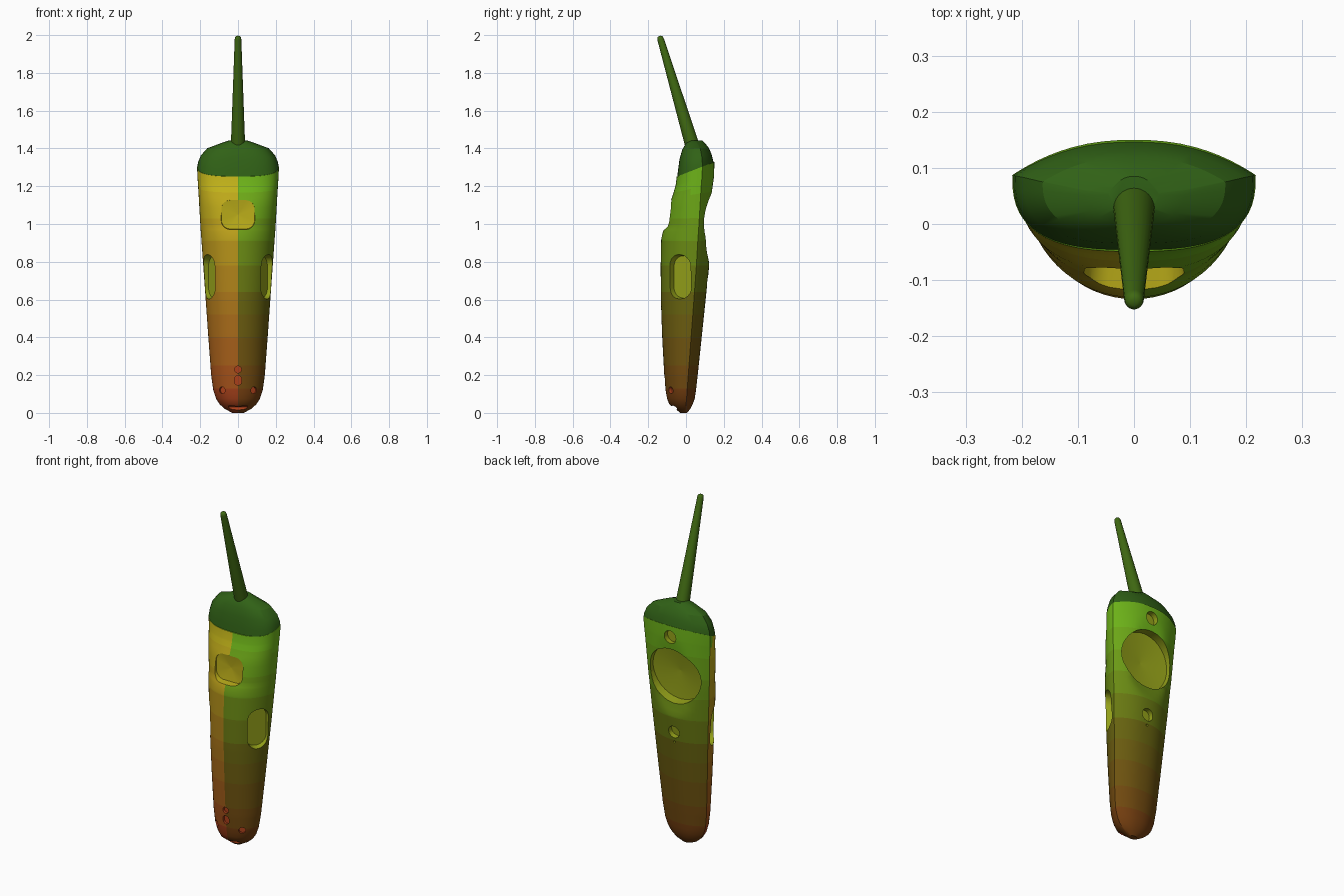
import bpy, bmesh, math
from mathutils import Vector

if "Cube" in bpy.data.objects:
    bpy.data.objects.remove(bpy.data.objects["Cube"])


def material(name, rgb):
    m = bpy.data.materials.new(name)
    m.diffuse_color = (*rgb, 1)
    m.use_nodes = True
    m.node_tree.nodes["Principled BSDF"].inputs["Base Color"].default_value = m.diffuse_color
    return m


def mix(a, b, t):
    return tuple(p + (q - p) * t for p, q in zip(a, b))


def loft(name, rings, mats, pick=None):
    """Skin closed rings of equal length and cap both ends."""
    bm = bmesh.new()
    vs = [[bm.verts.new(p) for p in r] for r in rings]
    n = len(vs[0])
    for a, b in zip(vs, vs[1:]):
        for i in range(n):
            bm.faces.new((a[i], a[(i + 1) % n], b[(i + 1) % n], b[i]))
    bm.faces.new(vs[0][::-1])
    bm.faces.new(vs[-1])
    bmesh.ops.recalc_face_normals(bm, faces=bm.faces)
    if pick:
        for f in bm.faces:
            f.material_index = pick(f.calc_center_median(), f.normal)
    me = bpy.data.meshes.new(name)
    bm.to_mesh(me)
    bm.free()
    ob = bpy.data.objects.new(name, me)
    bpy.context.collection.objects.link(ob)
    for m in mats:
        me.materials.append(m)
    return ob


def activate(ob):
    bpy.ops.object.select_all(action='DESELECT')
    ob.select_set(True)
    bpy.context.view_layer.objects.active = ob


def smooth(ob, deg):
    activate(ob)
    bpy.ops.object.shade_smooth_by_angle(angle=math.radians(deg))


def table(rows, z):
    """Linear lookup in rows of (z, values...)."""
    for a, b in zip(rows, rows[1:]):
        if z <= b[0]:
            return mix(a[1:], b[1:], max(0, (z - a[0]) / (b[0] - a[0])))
    return rows[-1][1:]


def section(z, w, s, f, b, power, shear, dent=9):
    """D-shaped ring: rounded front, shallow arched back, corner at y = s."""
    pts = []
    for i in range(32):
        a = math.pi * i / 32
        c, t = math.cos(a), math.sin(a)
        pts.append((w * math.copysign(abs(c) ** (2 / power), c),
                    s - (s - f) * t ** (2 / power)))
    for i in range(24):
        x = -math.cos(math.pi * i / 24)
        pts.append((w * x, min(s + (b - s) * (1 - abs(x) ** 2.3), max(dent, s))))
    return [(x, y, z + shear * y) for x, y in pts]


# Handle: half width, seam y, front y, back y
PROFILE = [(0, .03, -.01, -.03, .005), (.02, .068, 0, -.055, .022), (.045, .097, 0, -.088, .035),
           (.075, .116, .003, -.1, .046), (.12, .131, .006, -.108, .053), (.2, .142, .012, -.115, .062),
           (.4, .157, .027, -.126, .083), (.6, .171, .042, -.133, .104), (.78, .184, .055, -.134, .123),
           (.92, .194, .063, -.131, .134), (.96, .197, .066, -.122, .137), (.99, .199, .068, -.108, .139),
           (1.12, .207, .076, -.085, .144), (1.18, .211, .08, -.066, .148), (1.22, .214, .084, -.055, .15),
           (1.27, .217, .087, -.049, .15)]
DENT = [(0, .2), (.76, .126), (.79, .123), (.83, .115), (.87, .107), (.95, .106),
        (1.1, .128), (1.2, .146), (1.27, .16)]
zs = sorted({r[0] for r in PROFILE} | {.1 + i * .03 for i in range(38)})
rings = []
for z in zs:
    k = min(1, max(0, (z - .95) / .32))
    rings.append(section(z, *table(PROFILE, z), 2 + .7 * k, .39 * k * k, table(DENT, z)[0]))

BANDS = 10
warm = [(0, .36, .05, .01), (.5, .42, .2, .01), (1, .55, .46, .01)]
cool = [(0, .18, .05, .005), (.45, .14, .13, .005), (1, .16, .47, .01)]
mats = [material(f"{n}_{i}", table(rows, i / (BANDS - 1)))
        for n, rows in (("warm", warm), ("green", cool)) for i in range(BANDS)]


def pick(c, n):
    band = min(BANDS - 1, int(c.z / 1.3 * BANDS))
    return band if c.x < 0 and n.y < -.02 else BANDS + band


body = loft("handle_body", rings, mats, pick)

yellow = material("pocket_yellow", (.5, .42, .01))
olive = material("pocket_olive", (.3, .36, .01))
red = material("recess_red", (.4, .05, .01))


def cut(w, h, r, loc, out, depth, mat, cone=0, taper=1.0):
    """Sink a rounded-rectangle recess into the body, facing direction out."""
    q = Vector(out).to_track_quat('Z', 'Y')
    outline = []
    for cx, cy, a0 in ((1, 1, 0), (-1, 1, 90), (-1, -1, 180), (1, -1, 270)):
        for i in range(9):
            a = math.radians(a0 + i * 90 / 8.5 + 1)
            outline.append((cx * (w / 2 - r) + r * math.cos(a), cy * (h / 2 - r) + r * math.sin(a)))
    levels = [(.12, 1.0), (.02, 1.0), (-depth, taper)]
    if cone:
        levels.append((-depth - cone, .02))
    tool = loft("recess_cutter", [[Vector(loc) + q @ Vector((x * k, y * k, d)) for x, y in outline]
                                  for d, k in levels], [mat])
    tool.hide_render = True
    mod = body.modifiers.new("recess", 'BOOLEAN')
    mod.operation, mod.solver, mod.object = 'DIFFERENCE', 'EXACT', tool
    mod.material_mode = 'TRANSFER'
    activate(body)
    bpy.ops.object.modifier_apply(modifier=mod.name)
    bpy.data.objects.remove(tool)


# Trigger pocket, thumb dish and its two screw holes
cut(.185, .16, .05, (0, -.105, 1.05), (0, -1, 0), .03, yellow, .012, .95)
cut(.33, .33, .164, (0, .105, 1.025), (0, 1, -.1), .035, olive, .02)
cut(.075, .075, .037, (0, .148, 1.262), (0, 1, 0), .03, olive)
cut(.07, .07, .0345, (0, .113, .69), (0, 1, -.1), .03, olive)
cut(.012, .012, .0055, (0, .107, .63), (0, 1, -.1), .01, olive)
# Side grips, mirrored
for sx in (1, -1):
    cut(.128, .24, .06, (sx * .16, -.035, .72), (sx * .85, -.53, 0), .042, olive, 0, .93)
    cut(.036, .036, .0175, (sx * .083, -.08, .12), (sx * .45, -.9, 0), .015, red)
# Small recesses near the foot
cut(.036, .036, .0175, (0, -.116, .23), (0, -1, 0), .015, red)
cut(.038, .05, .018, (0, -.112, .172), (0, -1, 0), .015, red)
cut(.1, .03, .012, (0, -.062, .025), (0, -.5, -.87), .015, red)
smooth(body, 35)

# Top cap: z, half width, seam y, front y, back y, power, shear
CAP = [(1.27, .215, .087, -.046, .146, 2.8, .39), (1.3, .212, .086, -.042, .142, 2.8, .3),
       (1.35, .197, .083, -.034, .135, 2.8, .15), (1.395, .163, .075, -.02, .12, 2.6, .08),
       (1.428, .09, .06, 0, .1, 2.4, 0), (1.443, .045, .055, .02, .085, 2, 0)]
cap = loft("top_cap", [section(*r) for r in CAP], [material("cap_green", (.03, .12, .008))])
smooth(cap, 25)

# Tapered antenna leaning forward with a rounded tip
base, tip = Vector((0, .035, 1.41)), Vector((0, -.1395, 1.995))
axis = (tip - base).normalized()
side = Vector((1, 0, 0))
up = axis.cross(side)
rows = [(0, .038), (.97, .0175), (.985, .016), (.995, .012), (1, .006)]
antenna = loft("antenna", [[base.lerp(tip, t) + r * (math.cos(a) * side + math.sin(a) * up)
                            for a in (2 * math.pi * i / 24 for i in range(24))] for t, r in rows],
               [material("antenna_green", (.05, .14, .006))])
smooth(antenna, 40)
